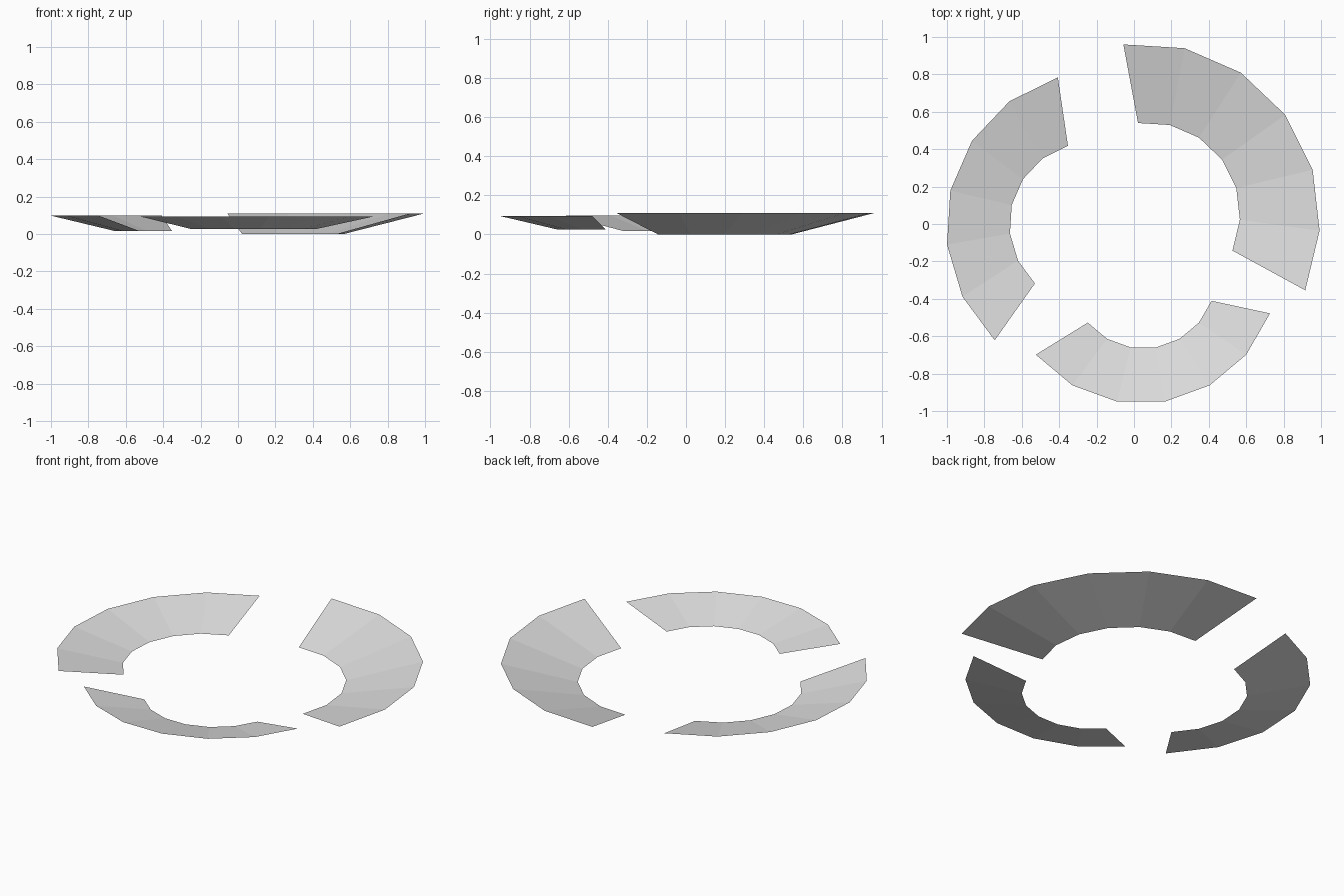
import bpy
import math

cube = bpy.data.objects.get("Cube")
if cube:
    bpy.data.objects.remove(cube, do_unlink=True)

grey = bpy.data.materials.new("light_grey")
grey.use_nodes = True
colour = (0.75, 0.75, 0.75, 1)
grey.diffuse_color = colour
grey.node_tree.nodes["Principled BSDF"].inputs["Base Color"].default_value = colour

FACETS = 6
STEP = 20


def arc(centre, radius, start, z):
    """Points along a faceted arc, anticlockwise from the start angle."""
    points = []
    for i in range(FACETS + 1):
        a = math.radians(start + i * STEP)
        points.append((centre[0] + radius * math.cos(a),
                       centre[1] + radius * math.sin(a), z))
    return points


def ring_segment(name, start, inner, outer):
    """A thin sloping sheet between a low inner arc and a raised outer arc."""
    n = FACETS + 1
    verts = arc(*inner[:2], start, inner[2]) + arc(*outer[:2], start, outer[2])
    faces = [(i, n + i, n + i + 1, i + 1) for i in range(FACETS)]
    mesh = bpy.data.meshes.new(name)
    mesh.from_pydata(verts, [], faces)
    mesh.materials.append(grey)
    mesh.update()
    obj = bpy.data.objects.new(name, mesh)
    bpy.context.collection.objects.link(obj)
    return obj


# Large segment around the back left
ring_segment("large_ring_segment", -23.5,
             ((0.077, 0.053), 0.490, 0.0), ((0.05, 0.022), 0.944, 0.109))

# Medium segment around the right
ring_segment("medium_ring_segment", 106.5,
             ((-0.229, -0.001), 0.437, 0.017), ((-0.17, -0.016), 0.835, 0.098))

# Small segment around the front
ring_segment("small_ring_segment", 220,
             ((0.05, -0.278), 0.388, 0.026), ((0.0375, -0.227), 0.734, 0.094))
